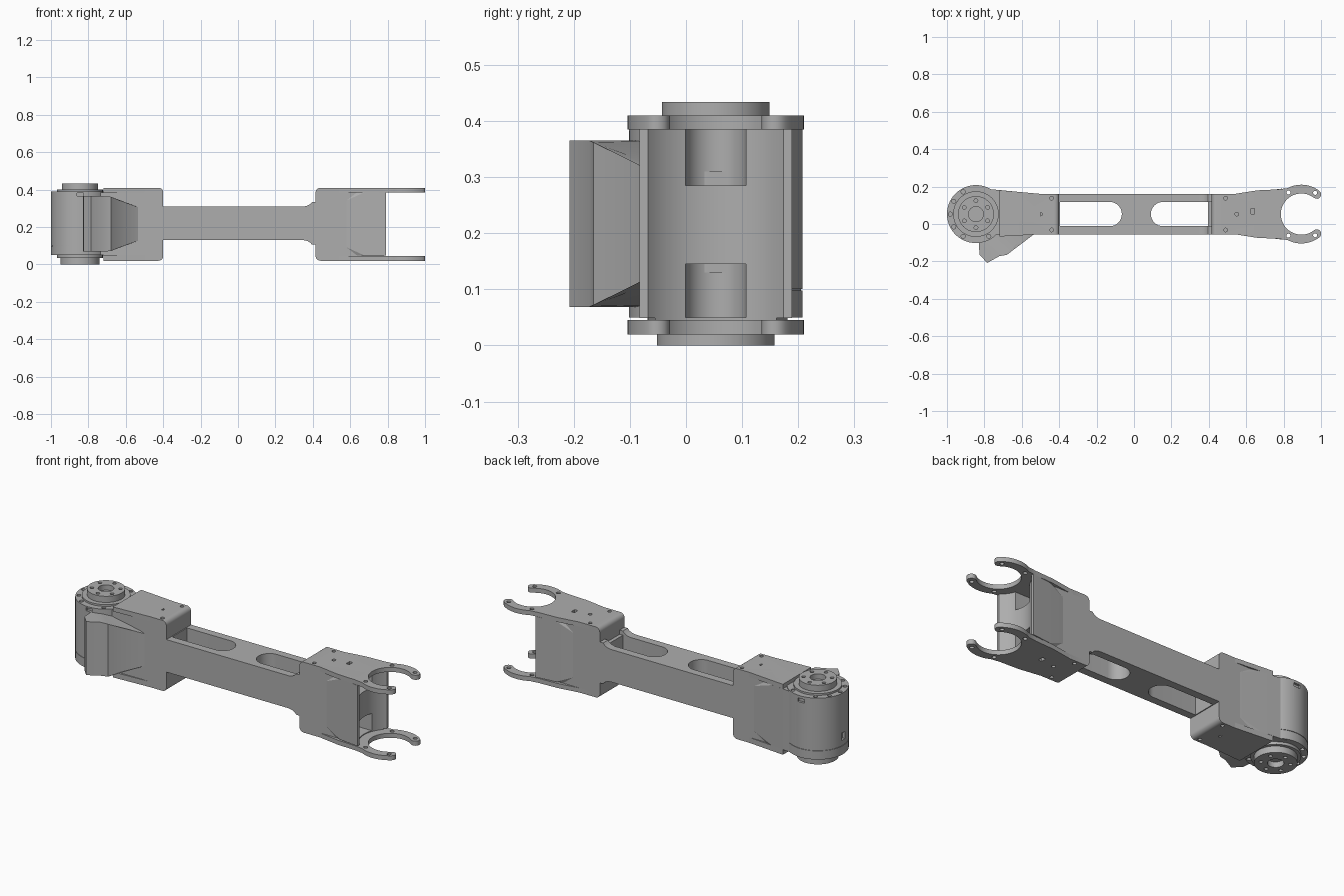
import bpy, bmesh, math
from math import cos, sin, radians
from mathutils import Vector

if "Cube" in bpy.data.objects:
    bpy.data.objects.remove(bpy.data.objects["Cube"])

grey = bpy.data.materials.new("machined grey")
grey.use_nodes = True
colour = (0.42, 0.42, 0.42, 1)
grey.diffuse_color = colour
grey.node_tree.nodes["Principled BSDF"].inputs["Base Color"].default_value = colour

MID = 0.053      # centre line of the arm in y
HALF = 0.108     # half width of the arm
DRUM, FORK = -0.845, 0.895
LOW, HIGH = 0.02, 0.41


def finish(bm, name):
    bmesh.ops.recalc_face_normals(bm, faces=bm.faces)
    mesh = bpy.data.meshes.new(name)
    bm.to_mesh(mesh)
    bm.free()
    mesh.materials.append(grey)
    ob = bpy.data.objects.new(name, mesh)
    bpy.context.collection.objects.link(ob)
    return ob


def add_prism(bm, outline, z0, z1):
    face = bm.faces.new([bm.verts.new((x, y, z0)) for x, y in outline])
    up = bmesh.ops.extrude_face_region(bm, geom=[face])["geom"]
    for v in up:
        if isinstance(v, bmesh.types.BMVert):
            v.co.z = z1


def prism(name, outline, z0, z1):
    bm = bmesh.new()
    add_prism(bm, outline, z0, z1)
    return finish(bm, name)


def arc(cx, cy, r, a0, a1, n=16):
    angles = [radians(a0 + (a1 - a0) * i / n) for i in range(n + 1)]
    return [(cx + r * cos(a), cy + r * sin(a)) for a in angles]


def circle(cx, cy, r, n=48):
    return arc(cx, cy, r, 0, 360, n)[:-1]


def rect(x0, x1, y0, y1):
    return [(x0, y0), (x1, y0), (x1, y1), (x0, y1)]


def polar(cx, r, angles):
    return [(cx + r * cos(radians(a)), MID + r * sin(radians(a))) for a in angles]


def hull(name, points):
    bm = bmesh.new()
    for p in points:
        bm.verts.new(p)
    bmesh.ops.convex_hull(bm, input=bm.verts)
    bmesh.ops.dissolve_limit(bm, angle_limit=0.01, verts=bm.verts, edges=bm.edges)
    return finish(bm, name)


def cut(ob, shapes):
    """Subtract prisms given as (outline, z0, z1); they must not overlap."""
    bm = bmesh.new()
    for shape in shapes:
        add_prism(bm, *shape)
    tool = finish(bm, "cutter")
    tool.hide_render = True
    mod = ob.modifiers.new("cut", "BOOLEAN")
    mod.operation, mod.solver, mod.object = "DIFFERENCE", "EXACT", tool
    bpy.context.view_layer.update()
    deps = bpy.context.evaluated_depsgraph_get()
    mesh = bpy.data.meshes.new_from_object(ob.evaluated_get(deps))
    ob.modifiers.clear()
    ob.data = mesh
    bpy.data.objects.remove(tool)


def holes(points, r, z0, z1):
    return [(circle(x, y, r, 14), z0, z1) for x, y in points]


def round_end(ob, x, r=0.025):
    """Round the two crosswise edges at the end face x."""
    bm = bmesh.new()
    bm.from_mesh(ob.data)
    edges = [e for e in bm.edges
             if all(abs(v.co.x - x) < 1e-4 for v in e.verts)
             and abs(e.verts[0].co.y - e.verts[1].co.y) > 0.1]
    bmesh.ops.bevel(bm, geom=edges, offset=r, segments=6, profile=0.5, affect="EDGES")
    bm.to_mesh(ob.data)
    bm.free()


# Beam with two lightening slots and a stepped shoulder
beam = prism("beam", rect(-0.5, 0.5, MID - HALF, MID + HALF), 0.13, 0.31)
SLOT = 0.065
left_slot = arc(-0.13, MID, SLOT, 90, -90) + [(-0.395, MID - SLOT), (-0.395, MID + SLOT)]
right_slot = arc(0.155, MID, SLOT, 90, 270) + [(0.395, MID - SLOT), (0.395, MID + SLOT)]
cut(beam, [(left_slot, 0, 0.5), (right_slot, 0, 0.5)])
for side, y0 in (("right", MID - HALF), ("left", MID + SLOT)):
    w = HALF - SLOT
    steps = [(0.35, 0.09), (0.37, 0.094), (0.385, 0.102), (0.395, 0.113), (0.43, 0.113)]
    hull_pts = steps + [(x, -h) for x, h in reversed(steps)]
    shoulder = prism(side + "_shoulder", hull_pts, y0, y0 + w)
    for v in shoulder.data.vertices:
        x, h, y = v.co
        v.co = Vector((x, y, 0.22 + h))
    shoulder.data.flip_normals()

# Fork block with two pockets and a hollow seat
fork = prism("fork_block", rect(0.415, 0.79, MID - HALF, MID + HALF), LOW, HIGH)
round_end(fork, 0.415)
pocket = arc(0.55, MID, 0.054, 90, 270) + [(0.72, MID - 0.054), (0.72, MID + 0.054)]
pocket_open = [(min(x, 0.9) if x < 0.7 else 0.85, y) for x, y in pocket]
mounts = [(0.49, MID - 0.085), (0.49, MID + 0.085), (0.55, MID)]
cut(fork, [(circle(FORK, MID, 0.16, 64), 0.045, 0.385)])
cut(fork, [(pocket_open, 0.285, 0.385), (pocket_open, 0.05, 0.145)])
cut(fork, [(circle(FORK, MID, 0.111, 64), 0, 0.5)])
fork_holes = holes(mounts, 0.01, 0.395, 0.5) + holes(mounts, 0.01, -0.1, 0.035)
small_slot = rect(0.625, 0.645, MID, MID + 0.03)
fork_holes += [(small_slot, 0.39, 0.5), (small_slot, -0.1, 0.04)]
cut(fork, fork_holes)

# Fork arms: C shaped plates with rounded tips
tip = 52
tip_up, tip_down = polar(FORK, 0.1335, (tip, -tip))
upper = [(0.46, MID + HALF), (0.54, MID + HALF), (0.66, MID + 0.127), (0.77, MID + 0.132)]
outline = (upper + arc(FORK, MID, 0.157, 118, tip) + arc(*tip_up, 0.0235, tip, tip - 180, 8)[1:-1]
           + arc(FORK, MID, 0.11, tip, 360 - tip, 48)
           + arc(*tip_down, 0.0235, 180 - tip, -tip, 8)[1:-1]
           + arc(FORK, MID, 0.157, -tip, -118)
           + [(x, 2 * MID - y) for x, y in reversed(upper)])
arm_holes = polar(FORK, 0.135, (57, 121, -57, -121))
for name, z0, z1 in (("lower_fork_plate", LOW, 0.045), ("upper_fork_plate", 0.385, HIGH)):
    plate = prism(name, outline, z0, z1)
    cut(plate, holes(arm_holes + mounts[:2] + [(0.55, MID)], 0.011, -0.1, 0.6)
        + holes([(0.76, MID)], 0.014, -0.1, 0.6) + [(small_slot, -0.1, 0.6)])


def flare(name, x0, x1, side, wide):
    """Wedge swelling the side wall from x0 towards x1."""
    xm = x0 + (x1 - x0) * 0.45
    wall, mid = MID + side * (HALF - 0.02), MID + side * (HALF + wide * 0.5)
    rows = [(x0, MID + side * HALF, 0.125), (xm, mid, 0.168), (x1, MID + side * (HALF + wide), 0.168)]
    pts = [(x, y, 0.217 + s * h) for x, y, h in rows for s in (-1, 1)]
    pts += [(x, wall, 0.217 + s * 0.168) for x in (x0, x1) for s in (-1, 1)]
    return hull(name, pts)


for label, s in (("right", -1), ("left", 1)):
    cheek = flare(label + "_fork_cheek", 0.58, 0.79, s, 0.028)
    cut(cheek, [(circle(FORK, MID, 0.16, 64), 0, 0.5)])

# Drum block with concave ends around the hubs
block = prism("drum_block", rect(-0.85, -0.4, MID - HALF, MID + HALF), LOW, HIGH)
round_end(block, -0.4)
seat = circle(DRUM, MID, 0.125, 64)
cut(block, [(seat, 0.385, 0.5), (seat, -0.1, 0.05)])
edge = rect(-0.9, -0.72, -0.3, 0.4)
cut(block, [(edge, 0.385, 0.5), (edge, -0.1, 0.05)])
block_holes = [(-0.44, MID - 0.085), (-0.44, MID + 0.085), (-0.5, MID)]
cut(block, holes(block_holes, 0.01, 0.39, 0.5) + holes(block_holes, 0.01, -0.1, 0.04)
    + holes([(-0.59, MID)], 0.007, 0.39, 0.5))
flare("back_drum_cheek", -0.53, -0.8, 1, 0.028)
for name, z0, z1 in (("lower_drum_plate", LOW, 0.05), ("upper_drum_plate", 0.385, HIGH)):
    prism(name, [(-0.5, MID + HALF), (-0.72, MID + 0.128), (-0.72, MID - 0.12), (-0.5, MID - HALF)], z0, z1)

# Drum in two shells with a seam, screw holes and connector recesses
screws = polar(DRUM, 0.137, (0, 60, 120, 150, 180, 210, 240, 300))
shell = prism("drum_shell", circle(DRUM, MID, 0.155, 72), 0.101, 0.39)
cut(shell, holes(screws, 0.011, 0.36, 0.5)
    + [(rect(-1.1, -0.985, MID - 0.015, MID + 0.015), 0.13, 0.17),
       (rect(-0.86, -0.825, -0.2, -0.088), 0.365, 0.382),
       (rect(-0.87, -0.83, 0.195, 0.3), 0.355, 0.375)])
cover = prism("drum_cover", circle(DRUM, MID, 0.155, 72), 0.05, 0.098)
cut(cover, holes(screws, 0.011, 0, 0.075))
prism("drum_seam", circle(DRUM, MID, 0.152, 72), 0.09, 0.11)

# Hubs with bores and bolt circles
bolts = polar(DRUM, 0.072, range(30, 390, 60))
for name, r, z0, z1, a, b in (("upper_hub", 0.096, 0.38, 0.434, 0.405, 0.5),
                              ("lower_hub", 0.105, 0, 0.06, -0.1, 0.03)):
    hub = prism(name, circle(DRUM, MID, r), z0, z1)
    cut(hub, holes(bolts, 0.01, a, b) + [(circle(DRUM, MID, 0.04, 32), a, b)])
prism("upper_hub_collar", circle(DRUM, MID, 0.122), 0.385, 0.4)
prism("lower_hub_collar", circle(DRUM, MID, 0.122), 0.035, 0.055)

# Side housing that tapers into the beam wall
profile = [(-0.83, -0.03, 0.148), (-0.83, -0.11, 0.148), (-0.825, -0.165, 0.148), (-0.785, -0.208, 0.148),
           (-0.72, -0.172, 0.148), (-0.68, -0.165, 0.145), (-0.63, -0.11, 0.125),
           (-0.535, -0.055, 0.09), (-0.535, -0.03, 0.09)]
bm = bmesh.new()
rings = [[bm.verts.new((x, y, 0.217 + s * h)) for x, y, h in profile] for s in (-1, 1)]
for ring in rings:
    bm.faces.new(ring)
for i in range(len(profile)):
    j = (i + 1) % len(profile)
    bm.faces.new((rings[0][i], rings[0][j], rings[1][j], rings[1][i]))
bmesh.ops.triangulate(bm, faces=[f for f in bm.faces if len(f.verts) > 4])
finish(bm, "side_housing")

# Smooth the curved walls, keep edges sharp
for ob in bpy.context.collection.objects:
    ob.select_set(ob.type == "MESH" and grey.name in ob.data.materials)
    if ob.select_get():
        bpy.context.view_layer.objects.active = ob
bpy.ops.object.shade_smooth_by_angle(angle=radians(25))
